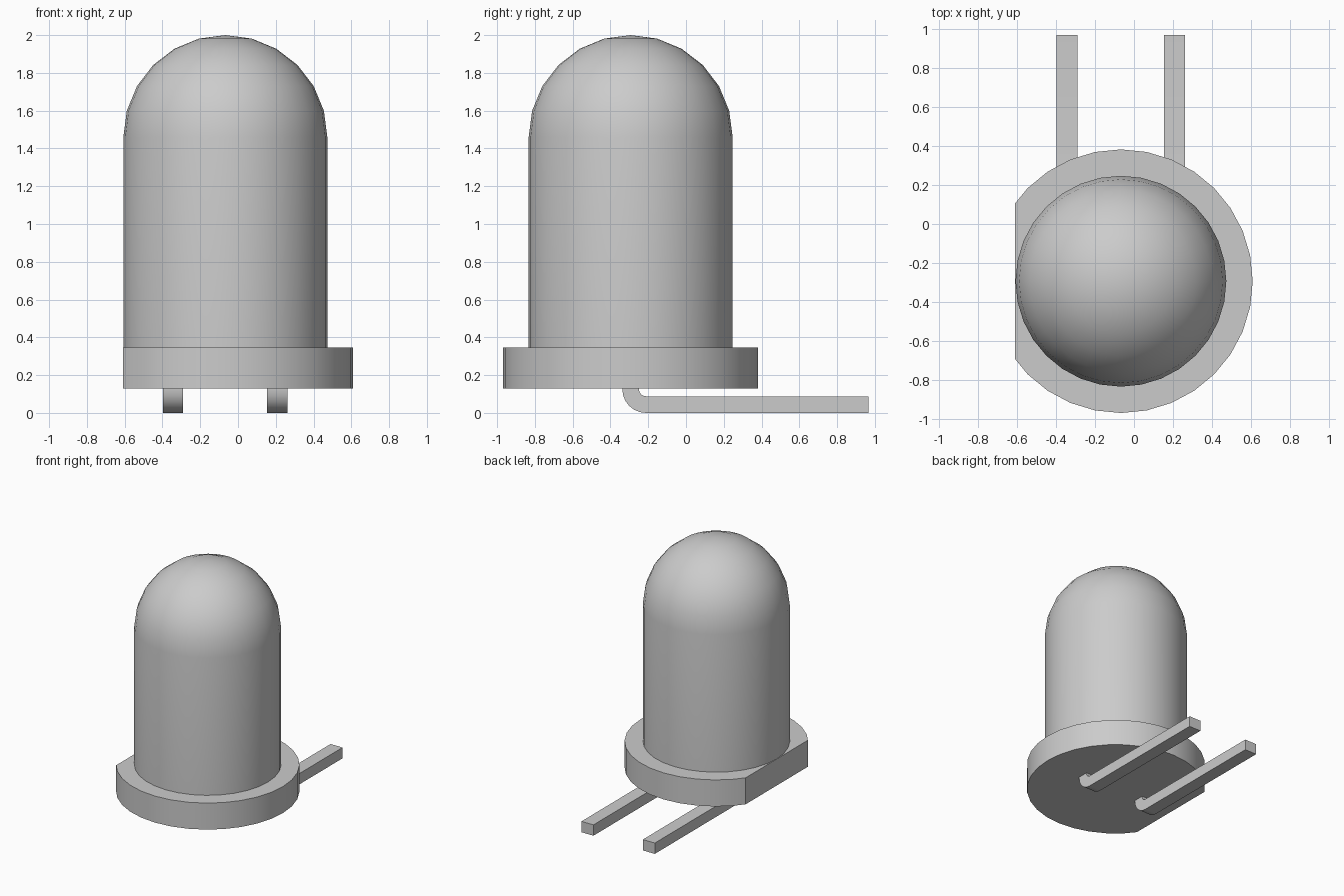
import bpy
import bmesh
from math import sin, cos, pi, radians, sqrt, asin
from mathutils import Matrix, Vector

cube = bpy.data.objects.get("Cube")
if cube:
    bpy.data.objects.remove(cube, do_unlink=True)

CX, CY = -0.067, -0.293          # axis of the round body
SIDES = 32
FLANGE_R, FLANGE_BOTTOM, FLANGE_TOP = 0.675, 0.13, 0.345
BODY_R, DOME_BASE = 0.54, 1.46

grey = bpy.data.materials.new("plain grey")
grey.use_nodes = True
grey.diffuse_color = (0.6, 0.6, 0.6, 1)
grey.node_tree.nodes["Principled BSDF"].inputs["Base Color"].default_value = (0.6, 0.6, 0.6, 1)


def finish(name, bm, location=(0, 0, 0)):
    bmesh.ops.recalc_face_normals(bm, faces=bm.faces)
    mesh = bpy.data.meshes.new(name)
    bm.to_mesh(mesh)
    bm.free()
    mesh.materials.append(grey)
    obj = bpy.data.objects.new(name, mesh)
    obj.location = location
    bpy.context.collection.objects.link(obj)
    bpy.ops.object.select_all(action='DESELECT')
    obj.select_set(True)
    bpy.context.view_layer.objects.active = obj
    bpy.ops.object.shade_smooth_by_angle(angle=radians(30))
    return obj


def extrude_outline(points, direction):
    bm = bmesh.new()
    face = bm.faces.new([bm.verts.new(p) for p in points])
    result = bmesh.ops.extrude_face_region(bm, geom=[face], use_keep_orig=True)
    moved = [v for v in result["geom"] if isinstance(v, bmesh.types.BMVert)]
    bmesh.ops.translate(bm, verts=moved, vec=direction)
    return bm


# Domed body, a profile turned around the axis
profile = [(0, 0, FLANGE_TOP - 0.1), (BODY_R, 0, FLANGE_TOP - 0.1)]
profile += [(BODY_R * cos(radians(a)), 0, DOME_BASE + BODY_R * sin(radians(a)))
            for a in range(0, 91, 15)]
bm = bmesh.new()
verts = [bm.verts.new(p) for p in profile]
edges = [bm.edges.new(pair) for pair in zip(verts, verts[1:])]
bmesh.ops.spin(bm, geom=verts + edges, cent=(0, 0, 0), axis=(0, 0, 1),
               angle=2 * pi, steps=SIDES, use_duplicate=False)
bmesh.ops.remove_doubles(bm, verts=bm.verts, dist=0.0005)
finish("domed_body", bm, (CX, CY, 0))

# Flange disc with a flat on its right side
disc = bmesh.new()
bmesh.ops.create_cone(disc, cap_ends=True, segments=SIDES, radius1=FLANGE_R,
                      radius2=FLANGE_R, depth=FLANGE_TOP - FLANGE_BOTTOM)
cut = bmesh.ops.bisect_plane(disc, geom=disc.verts[:] + disc.edges[:] + disc.faces[:],
                             plane_co=(-BODY_R - 0.002, 0, 0), plane_no=(-1, 0, 0),
                             clear_outer=True)
bmesh.ops.holes_fill(disc, edges=[e for e in disc.edges if e.is_boundary])
finish("flange", disc, (CX, CY, (FLANGE_TOP + FLANGE_BOTTOM) / 2))

# Two square leads, bent backwards under the flange
THICK, WIDTH, OUTER = 0.088, 0.107, 0.125
INNER = OUTER - THICK
BEND_Y, END_Y = -0.212, 0.967


def arc(radius, angles):
    return [(0, BEND_Y - radius * cos(radians(a)), OUTER - radius * sin(radians(a)))
            for a in angles]


top = FLANGE_BOTTOM + 0.01
outline = [(0, BEND_Y - OUTER, top)] + arc(OUTER, range(0, 91, 15))
outline += [(0, END_Y, 0), (0, END_Y, THICK)]
outline += arc(INNER, range(90, -1, -15)) + [(0, BEND_Y - INNER, top)]

for name, x in (("right_lead", -0.397), ("left_lead", 0.154)):
    finish(name, extrude_outline(outline, (WIDTH, 0, 0)), (x, 0, 0))
